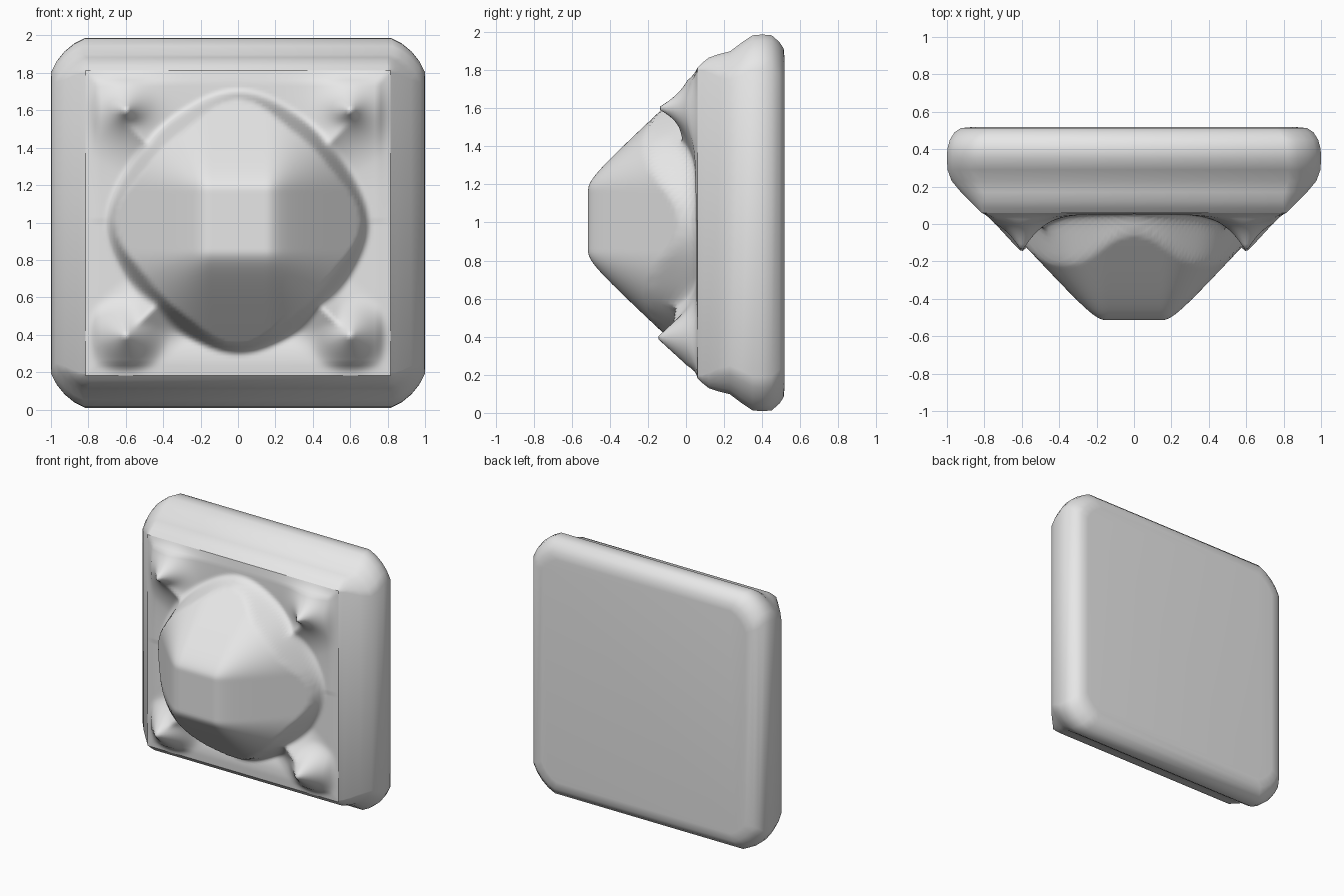
import bpy, bmesh, math

if "Cube" in bpy.data.objects:
    bpy.data.objects.remove(bpy.data.objects["Cube"])

stone = bpy.data.materials.new("light_grey")
stone.diffuse_color = (0.8, 0.8, 0.8, 1)
stone.use_nodes = True
stone.node_tree.nodes["Principled BSDF"].inputs["Base Color"].default_value = stone.diffuse_color


def finish(bm, name):
    mesh = bpy.data.meshes.new(name)
    bm.to_mesh(mesh)
    bm.free()
    obj = bpy.data.objects.new(name, mesh)
    bpy.context.collection.objects.link(obj)
    mesh.materials.append(stone)
    bpy.ops.object.select_all(action='DESELECT')
    obj.select_set(True)
    bpy.context.view_layer.objects.active = obj
    bpy.ops.object.shade_smooth_by_angle(angle=math.radians(75))
    return obj


def corner_ring(bm, y, hx, hz, r, segs=4):
    """Rectangle in the xz plane with softly chamfered corners."""
    pts = []
    for q, (sx, sz) in enumerate([(1, 1), (-1, 1), (-1, -1), (1, -1)]):
        for i in range(segs + 1):
            t = i / segs
            a = math.pi / 2 * (q + t)
            a0, a1 = math.pi / 2 * q, math.pi / 2 * (q + 1)
            # halfway between a round and a straight corner
            cx = (math.cos(a) + math.cos(a0) * (1 - t) + math.cos(a1) * t) / 2
            cz = (math.sin(a) + math.sin(a0) * (1 - t) + math.sin(a1) * t) / 2
            pts.append(bm.verts.new((sx * (hx - r) + r * cx, y, 0.998 + sz * (hz - r) + r * cz)))
    return pts


# Rounded backing slab, lofted from back to front: y, half width, half height, corner
profile = [(0.518, 0.87, 0.86, 0.13), (0.513, 0.925, 0.915, 0.16), (0.49, 0.96, 0.95, 0.18),
           (0.45, 0.985, 0.985, 0.18), (0.40, 0.998, 0.989, 0.18), (0.35, 1.0, 0.985, 0.18),
           (0.29, 0.997, 0.945, 0.17), (0.23, 0.975, 0.90, 0.15), (0.17, 0.925, 0.885, 0.12),
           (0.12, 0.875, 0.868, 0.08), (0.085, 0.84, 0.84, 0.04), (0.06, 0.815, 0.815, 0.01)]
bm = bmesh.new()
rings = [corner_ring(bm, *p) for p in profile]
for a, b in zip(rings, rings[1:]):
    n = len(a)
    for i in range(n):
        j = (i + 1) % n
        bm.faces.new((a[j], a[i], b[i], b[j]))
bm.faces.new(rings[0])
bmesh.ops.recalc_face_normals(bm, faces=bm.faces)
bm.normal_update()
if max(bm.faces, key=lambda f: f.calc_center_median().y).normal.y < 0:
    bmesh.ops.reverse_faces(bm, faces=bm.faces)
finish(bm, "backing_slab")


def smin(a, b, k):
    h = max(k - abs(a - b), 0) / k
    return min(a, b) - h * h * k / 4


def ridge(x, z, x0, z0, x1, z1):
    """Distance to a segment and the position along it."""
    dx, dz = x1 - x0, z1 - z0
    t = max(0, min(1, ((x - x0) * dx + (z - z0) * dz) / (dx * dx + dz * dz)))
    return math.hypot(x - x0 - t * dx, z - z0 - t * dz), t


def relief(x, z):
    ax = abs(x)
    # shallow hollow around the foot of the dome
    base = 0.055 + 0.035 * math.exp(-((z - 0.43) / 0.09) ** 2) * max(0, 1 - (ax / 0.8) ** 4)
    # central dome with a flat crown and a steep rim reaching furthest along the axes
    dx, dz = max(0, ax - 0.15), max(0, abs(z - 1.01) - 0.16)
    soft = math.sqrt(dx * dx + dz * dz + 0.005) - 0.07
    theta = math.atan2(z - 1.0, x)
    rim = 0.57 + 0.09 * math.cos(2 * theta) ** 4
    over = max(0, math.hypot(x, z - 1.0) - rim)
    dome = -0.515 + 1.08 * soft + 2.2 * over
    y = smin(base, dome, 0.08)
    # four horns with ridges running in to the dome
    if z < 1:
        r = math.hypot(ax - 0.6, z - 0.395)
        horn = -0.155 + 1.1 * r
        rd, t = ridge(ax, z, 0.6, 0.395, 0.36, 0.63)
        web = -0.08 + 0.03 * t + 0.85 * rd
    else:
        r = math.hypot(ax - 0.6, z - 1.6)
        horn = -0.155 + 0.23 * (1 - math.exp(-r / 0.12))
        rd, t = ridge(ax, z, 0.63, 1.57, 0.48, 1.42)
        web = -0.05 + 0.03 * t + 0.7 * rd
    y = smin(y, web, 0.08)
    return smin(y, horn, 0.04)


# Sculpted front panel, closing the front of the slab
N, H = 96, 0.815
bm = bmesh.new()
grid = []
for j in range(N + 1):
    row = []
    for i in range(N + 1):
        u, v = 2 * i / N - 1, 2 * j / N - 1
        x, z = u * H, 0.998 + v * H
        w = min(1, (1 - max(abs(u), abs(v))) / 0.08)
        row.append(bm.verts.new((x, 0.06 * (1 - w) + relief(x, z) * w, z)))
    grid.append(row)
for j in range(N):
    for i in range(N):
        bm.faces.new((grid[j][i], grid[j][i + 1], grid[j + 1][i + 1], grid[j + 1][i]))
finish(bm, "sculpted_front")
